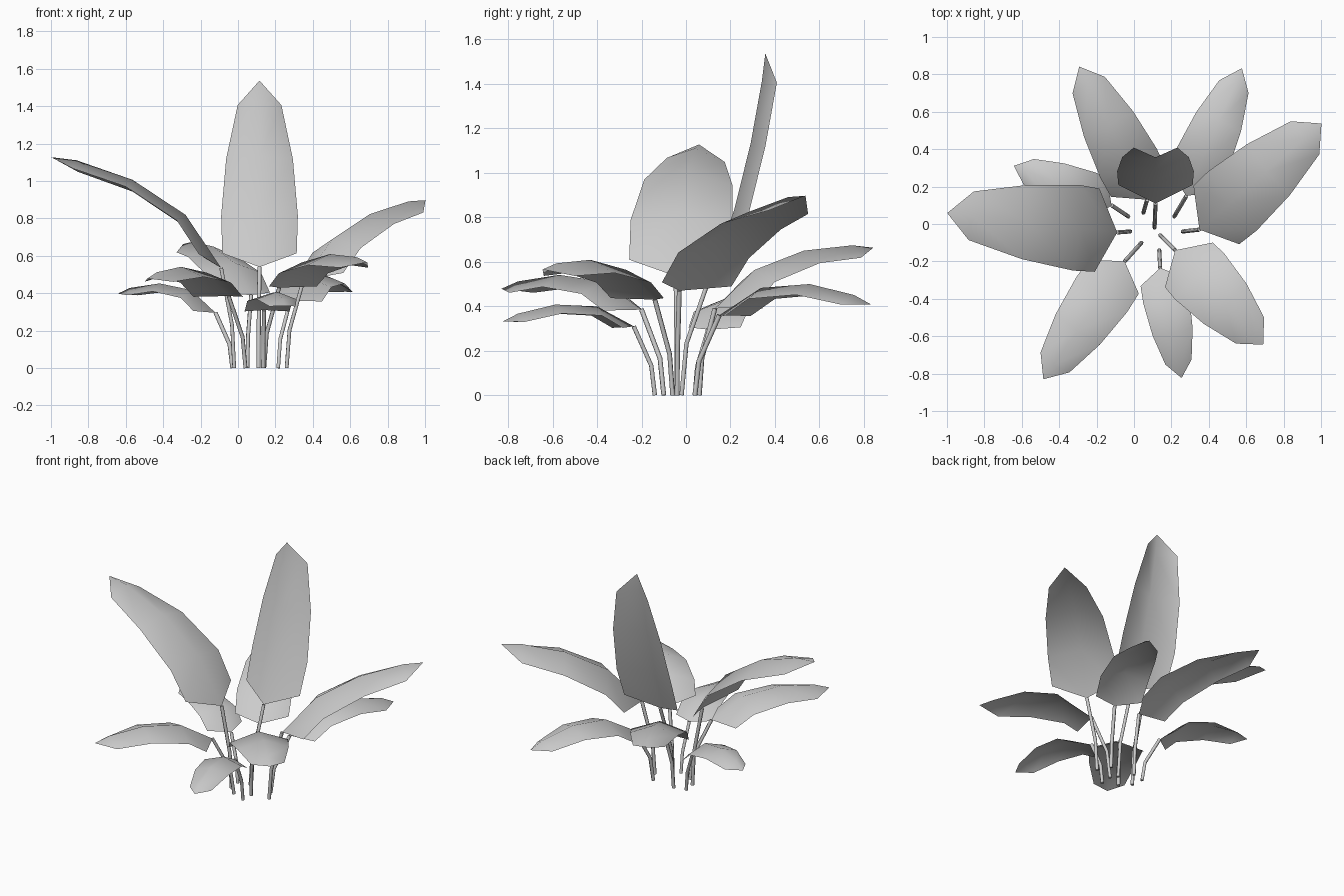
import bpy
from math import radians, sin, cos
from mathutils import Vector

cube = bpy.data.objects.get("Cube")
if cube:
    bpy.data.objects.remove(cube, do_unlink=True)

grey = bpy.data.materials.new("plain_grey")
grey.use_nodes = True
colour = (0.6, 0.6, 0.6, 1)
grey.diffuse_color = colour
grey.node_tree.nodes["Principled BSDF"].inputs["Base Color"].default_value = colour

# Shared blade shape: share of length per segment, and width of each row
SEGMENTS = (0.30, 0.30, 0.28, 0.12)
ROW_WIDTHS = (0.97, 1.0, 0.87, 0.57)


def add_object(name, data):
    obj = bpy.data.objects.new(name, data)
    bpy.context.collection.objects.link(obj)
    data.materials.append(grey)
    return obj


def make_stem(name, foot, top):
    """Thin stalk rising nearly upright, then kinking outward to the blade."""
    foot, top = Vector((*foot, 0)), Vector(top)
    bend = foot.lerp(top, 0.17)
    bend.z = top.z * 0.43
    curve = bpy.data.curves.new(name, "CURVE")
    curve.dimensions = "3D"
    curve.bevel_depth = 0.011
    curve.bevel_resolution = 1
    curve.use_fill_caps = True
    spline = curve.splines.new("POLY")
    spline.points.add(2)
    for point, co in zip(spline.points, (foot, bend, top)):
        point.co = (*co, 1)
    add_object(name, curve)


def make_blade(name, base, azimuth, rise, fall, length, half_width, droop, roll):
    """Pointed blade folded along a raised midrib, arching from rise to fall."""
    a, r = radians(azimuth), radians(roll)
    out = Vector((cos(a), sin(a), 0))
    side = Vector((-sin(a), cos(a), 0))
    up = Vector((0, 0, 1))
    mid = Vector(base)
    verts, faces = [], []
    for i, (part, width) in enumerate(zip(SEGMENTS, ROW_WIDTHS)):
        # most of the bend happens near the base
        pitch = radians(rise + (fall - rise) * (i / 3) ** 0.7)
        along = out * cos(pitch) + up * sin(pitch)
        normal = up * cos(pitch) - out * sin(pitch)
        edge = mid - normal * droop * half_width
        if i == 0:
            edge += along * half_width * 0.5
        reach = (side * cos(r) + normal * sin(r)) * half_width * width
        verts += [edge + reach, mid.copy(), edge - reach]
        mid = mid + along * part * length
    verts.append(mid)
    for k in range(0, 9, 3):
        faces += [(k, k + 1, k + 4, k + 3), (k + 1, k + 2, k + 5, k + 4)]
    faces += [(9, 10, 12), (10, 11, 12)]
    mesh = bpy.data.meshes.new(name)
    mesh.from_pydata(verts, [], faces)
    mesh.shade_smooth()
    add_object(name, mesh)


# name: stem foot, blade base, azimuth, rise, fall, length, half width, droop, roll
LEAVES = {
    "right_large": ((-.02, -.04), (-.09, -.045, .535), 173.5, 56, 7, 1.14, .23, .23, 4),
    "right_small": ((-.03, .04), (-.12, .10, .295), 158, 41, -24, .62, .13, .33, 0),
    "back_right": ((.05, .06), (.07, .13, .39), 117, 41, -6, .88, .17, .33, 0),
    "back_left": ((.215, .04), (.28, .15, .36), 66.5, 31, -27, .795, .15, .33, 0),
    "left_large": ((.26, -.04), (.35, -.03, .47), 41, 47, 3, 1.0, .205, .33, -4),
    "front_left": ((.14, -.06), (.22, -.14, .43), -47, 37, -18, .745, .18, .33, 0),
    "front_small": ((.135, -.14), (.14, -.235, .31), -79, 28, -27, .635, .125, .33, 0),
    "front_right": ((.04, -.10), (-.05, -.20, .385), -124.6, 31, -20, .81, .165, .33, 0),
    "tall": ((.11, -.02), (.115, .11, .54), 90, 70, 83, 1.03, .205, .33, 0),
}
for name, (foot, base, *shape) in LEAVES.items():
    make_stem(name + "_stem", foot, base)
    make_blade(name + "_leaf", base, *shape)
